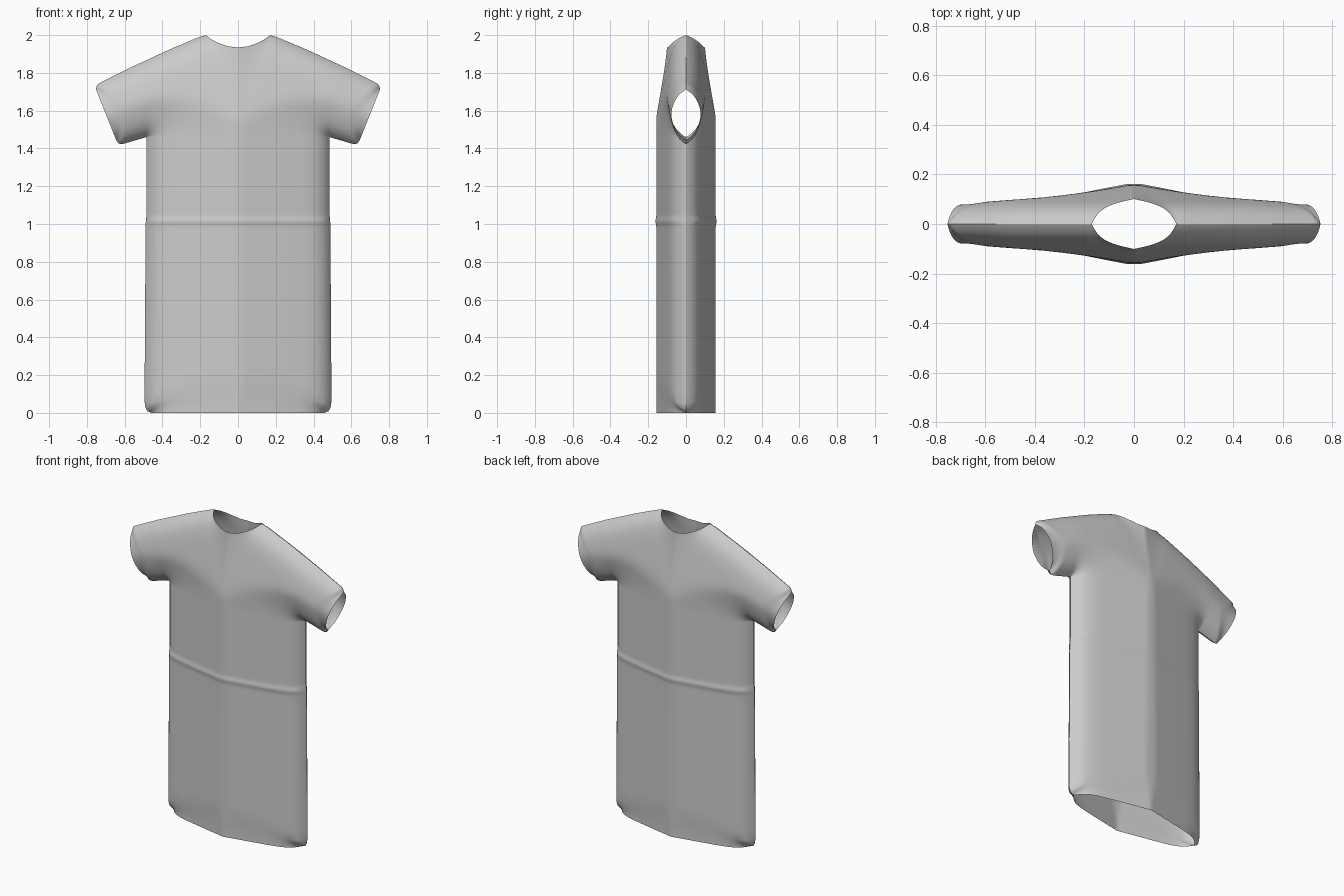
import bpy, bmesh, math
from mathutils import Vector

if "Cube" in bpy.data.objects:
    bpy.data.objects.remove(bpy.data.objects["Cube"])

# Outline of one half of the garment, seen from the front (x, z)
SIDE = [(.455, 0), (.478, .008), (.49, .028), (.495, .06), (.489, 1.0), (.485, 1.05), (.485, 1.46)]
UNDERARM = [(.485, 1.46), (.615, 1.422), (.632, 1.425), (.645, 1.445)]
NECK = [(0, 1.935), (.05, 1.94), (.1, 1.957), (.14, 1.977), (.17, 2.0)]
SHOULDER = [(.17, 2.0), (.21, 1.988), (.36, 1.925), (.57, 1.828)]
SLEEVE_TOP = [(.57, 1.828), (.735, 1.745), (.747, 1.735), (.752, 1.712)]


def along(pts, t):
    """Point at fraction t of a polyline's length."""
    pts = [Vector(p) for p in pts]
    left = t * sum((b - a).length for a, b in zip(pts, pts[1:]))
    for a, b in zip(pts, pts[1:]):
        seg = (b - a).length
        if left <= seg:
            return a.lerp(b, left / seg)
        left -= seg
    return pts[-1]


def dist(p, pts):
    """Distance from p to a polyline."""
    best = 9
    for a, b in zip(pts, pts[1:]):
        a, b = Vector(a), Vector(b)
        t = max(0, min(1, (p - a).dot(b - a) / (b - a).length_squared))
        best = min(best, (p - a.lerp(b, t)).length)
    return best


def side_x(z):
    for (x0, z0), (x1, z1) in zip(SIDE, SIDE[1:]):
        if z <= z1:
            return x0 + (x1 - x0) * (z - z0) / (z1 - z0)
    return SIDE[-1][0]


def depth(p):
    """Half thickness of the cloth shell, growing away from the seams."""
    a, b, k = dist(p, SIDE + UNDERARM[1:]), dist(p, SHOULDER + SLEEVE_TOP[1:]), .03
    if min(a, b) < 1e-4:
        return 0
    d = max(0, -k * math.log(math.exp(-a / k) + math.exp(-b / k)))
    y = min(.157, .065 * (1 - math.exp(-d / .04)) + .2 * d)
    s = max(0, min(1, (p.x - .45) / .25))
    # faint fold across the waist
    fold = .005 * math.exp(-((p.y - 1.015) / .018) ** 2) * min(1, d / .03)
    return y * (1 - .1 * s * s * (3 - 2 * s)) + fold


NX, NECK_COLS, SLEEVE_COLS, ROWS = 40, 14, 18, 30
spread = [1 - (1 - i / NX) ** 1.6 for i in range(NX + 1)]

# Body panel: rows from hem to armpit level
heights = [0, .003, .008, .017, .028, .044, .06]
heights += [.06 + .9 * j / 18 for j in range(1, 19)]
heights += [.96 + .11 * j / 14 for j in range(1, 15)]
heights += [1.07 + .39 * j / 10 for j in range(1, 11)]
body = [[Vector((side_x(z) * u, z)) for u in spread] for z in heights]

# Yoke and sleeve panel: columns from the centre out to the cuff
columns = []
for i in range(NX + 1):
    if i <= NECK_COLS:
        top = along(NECK, i / NECK_COLS)
    else:
        top = along(SHOULDER, (i - NECK_COLS) / (NX - NECK_COLS))
    columns.append((Vector((.485 * spread[i], 1.46)), top))
for i in range(1, SLEEVE_COLS + 1):
    v = i / SLEEVE_COLS
    columns.append((along(UNDERARM, v), along(SLEEVE_TOP, v)))
steps = [(j / ROWS) ** 2 * (3 - 2 * j / ROWS) for j in range(ROWS + 1)]
yoke = [[a.lerp(b, t) for a, b in columns] for t in steps]

# Both panels, mirrored left/right and front/back, welded along the seams
bm = bmesh.new()
for grid in (body, yoke):
    deep = [[depth(p) for p in row] for row in grid]
    for sx in (1, -1):
        for sy in (1, -1):
            vs = [[bm.verts.new((sx * p.x, sy * y, p.y)) for p, y in zip(row, drow)]
                  for row, drow in zip(grid, deep)]
            for r0, r1 in zip(vs, vs[1:]):
                for i in range(len(r0) - 1):
                    f = bm.faces.new((r0[i], r0[i + 1], r1[i + 1], r1[i]))
                    f.normal_update()
                    if f.normal.y * sy < 0:
                        f.normal_flip()
bmesh.ops.remove_doubles(bm, verts=bm.verts[:], dist=1e-4)

mesh = bpy.data.meshes.new("shirt")
bm.to_mesh(mesh)
bm.free()
shirt = bpy.data.objects.new("shirt", mesh)
bpy.context.collection.objects.link(shirt)

cloth = bpy.data.materials.new("light grey cloth")
cloth.diffuse_color = (.6, .6, .6, 1)
cloth.use_nodes = True
cloth.node_tree.nodes["Principled BSDF"].inputs["Base Color"].default_value = cloth.diffuse_color
mesh.materials.append(cloth)

bpy.context.view_layer.objects.active = shirt
shirt.select_set(True)
bpy.ops.object.shade_smooth_by_angle(angle=math.radians(60))
